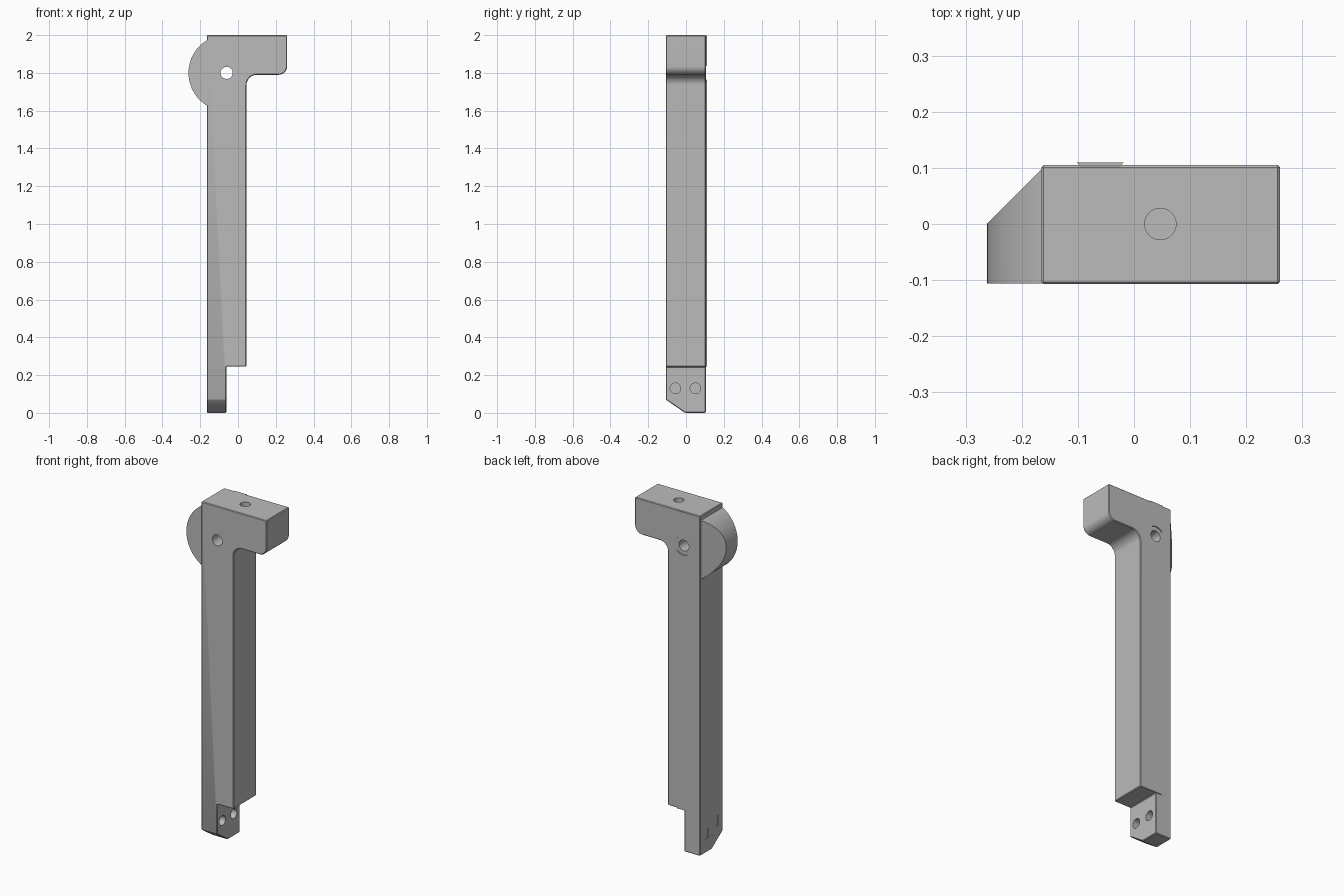
import bpy, bmesh
from math import pi, sin, cos, asin
from mathutils import Vector, Matrix

if "Cube" in bpy.data.objects:
    bpy.data.objects.remove(bpy.data.objects["Cube"], do_unlink=True)

steel = bpy.data.materials.new("grey steel")
steel.use_nodes = True
colour = (0.5, 0.5, 0.5, 1)
steel.diffuse_color = colour
steel.node_tree.nodes["Principled BSDF"].inputs["Base Color"].default_value = colour

FRONT, BACK, LEFT = -0.107, 0.105, -0.165
PIVOT = (-0.06, 1.8)


def arc(cx, cz, r, a0, a1, n):
    return [(cx + r * cos(a0 + (a1 - a0) * i / n),
             cz + r * sin(a0 + (a1 - a0) * i / n)) for i in range(n + 1)]


def prism(name, points, start, end, cut=None):
    """Extrude 3D outline points by a vector; optionally slice off a plane's outer side."""
    bm = bmesh.new()
    face = bm.faces.new([bm.verts.new(Vector(p) + Vector(start)) for p in points])
    new = bmesh.ops.extrude_face_region(bm, geom=[face], use_keep_orig=True)["geom"]
    bmesh.ops.translate(bm, vec=Vector(end) - Vector(start),
                        verts=[g for g in new if isinstance(g, bmesh.types.BMVert)])
    if cut:
        geom = bm.verts[:] + bm.edges[:] + bm.faces[:]
        res = bmesh.ops.bisect_plane(bm, geom=geom, plane_co=cut[0], plane_no=cut[1],
                                     clear_outer=True)
        rim = [g for g in res["geom_cut"] if isinstance(g, bmesh.types.BMEdge)]
        bmesh.ops.edgeloop_fill(bm, edges=rim)
    bmesh.ops.recalc_face_normals(bm, faces=bm.faces[:])
    mesh = bpy.data.meshes.new(name)
    bm.to_mesh(mesh)
    bm.free()
    mesh.materials.append(steel)
    obj = bpy.data.objects.new(name, mesh)
    bpy.context.collection.objects.link(obj)
    return obj


def drill(centre, axis, radius, depth):
    """Round cutter centred on a surface point."""
    bpy.ops.mesh.primitive_cylinder_add(vertices=40, radius=radius, depth=2 * depth, location=centre)
    obj = bpy.context.object
    obj.rotation_euler = Vector(axis).to_track_quat("Z", "Y").to_euler()
    return obj


def block(centre, size):
    bpy.ops.mesh.primitive_cube_add(size=1, location=centre)
    obj = bpy.context.object
    obj.scale = size
    return obj


def activate(obj):
    bpy.ops.object.select_all(action="DESELECT")
    obj.select_set(True)
    bpy.context.view_layer.objects.active = obj


def finish(obj, bevel=0, cutters=()):
    activate(obj)
    if bevel:
        mod = obj.modifiers.new("edge_break", "BEVEL")
        mod.width, mod.segments, mod.limit_method = bevel, 1, "ANGLE"
        bpy.ops.object.modifier_apply(modifier=mod.name)
    for cutter in cutters:
        cutter.hide_render = True
        cutter.data.materials.append(steel)
        mod = obj.modifiers.new("cut", "BOOLEAN")
        mod.operation, mod.solver, mod.object = "DIFFERENCE", "EXACT", cutter
        bpy.ops.object.modifier_apply(modifier=mod.name)
        bpy.data.objects.remove(cutter, do_unlink=True)
    activate(obj)
    bpy.ops.object.shade_smooth_by_angle(angle=pi / 6)


# Main body: shank, top arm and narrow foot in one outline
outline = [(LEFT, 2), (0.26, 2)]
outline += arc(0.215, 1.835, 0.045, 0, -pi / 2, 10)
outline += arc(0.1, 1.735, 0.055, pi / 2, pi, 10)
outline += [(0.045, 0.245), (-0.062, 0.245), (-0.062, 0), (LEFT, 0)]
body = prism("shank_body", [(x, 0, z) for x, z in outline], (0, FRONT, 0), (0, BACK, 0),
             cut=((0, FRONT, 0.07), (0, -0.07, -0.102)))

# Pivot hole, top socket, foot screw holes and shallow foot slots
cutters = [drill((PIVOT[0], 0, PIVOT[1]), (0, 1, 0), 0.032, 0.3),
           drill((0.047, 0, 2), (0, 0, 1), 0.028, 0.1)]
cutters += [drill((-0.062, y, 0.13), (1, 0, 0), 0.028, 0.06) for y in (-0.056, 0.05)]
cutters += [block((LEFT, y, z), (0.006, 0.025, h))
            for y, z, h in ((0.045, 0.11, 0.06), (-0.005, 0.13, 0.1), (-0.05, 0.15, 0.06))]
finish(body, 0.004, cutters)

# Round cheek on the side, sliced diagonally towards the back
half = asin((PIVOT[0] - LEFT - 0.005) / 0.202)
cheek_arc = arc(PIVOT[0], PIVOT[1], 0.202, pi / 2 + half, 3 * pi / 2 - half, 40)
cheek = prism("round_cheek", [(x, 0, z) for x, z in cheek_arc],
              (0, FRONT + 0.001, 0), (0, BACK, 0), cut=((-0.262, 0, 0), (-1, 1, 0)))
finish(cheek)

# Undercut rib down the back, interrupted around the pivot hole
rib_profile = [(-0.092, 0.1), (-0.028, 0.1), (-0.018, 0.11), (-0.102, 0.11)]
rib = prism("back_rib", [(x, y, 0) for x, y in rib_profile], (0, 0, 0.245), (0, 0, 1.998))
finish(rib, 0, [drill((PIVOT[0], BACK, PIVOT[1]), (0, 1, 0), 0.055, 0.03)])
